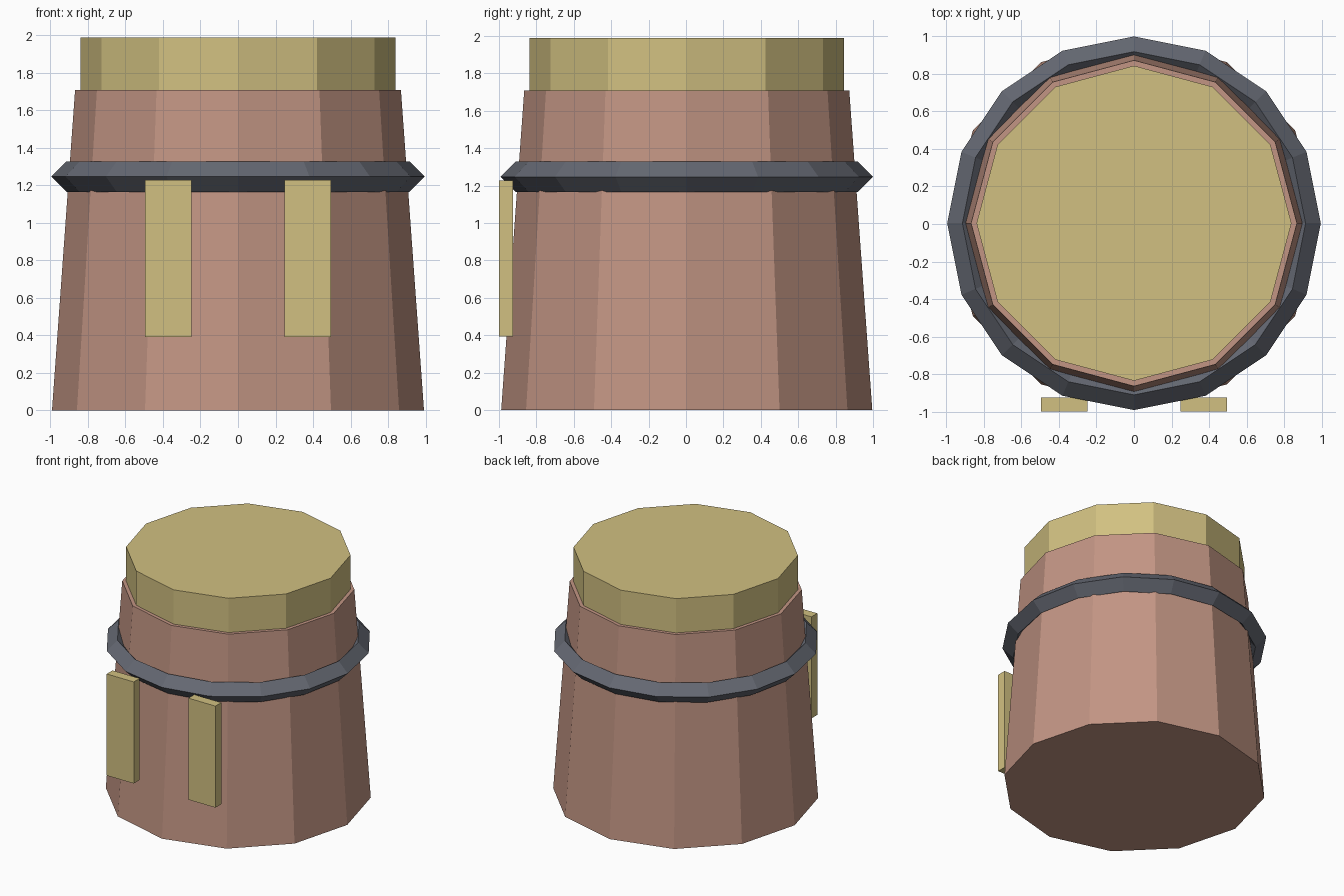
import bpy

if "Cube" in bpy.data.objects:
    bpy.data.objects.remove(bpy.data.objects["Cube"])

CY = 0.004  # the round parts sit slightly behind centre because of the plates


def material(name, rgb):
    m = bpy.data.materials.new(name)
    m.diffuse_color = (*rgb, 1)
    m.use_nodes = True
    m.node_tree.nodes["Principled BSDF"].inputs["Base Color"].default_value = m.diffuse_color
    return m


brown = material("clay_brown", (0.54, 0.30, 0.23))
sand = material("sand_yellow", (0.64, 0.53, 0.22))
slate = material("slate_grey", (0.13, 0.14, 0.17))


def finish(name, mat):
    ob = bpy.context.object
    ob.name = name
    ob.data.materials.append(mat)
    return ob


def drum(name, r1, r2, z1, z2, mat):
    bpy.ops.mesh.primitive_cone_add(vertices=12, radius1=r1, radius2=r2, depth=z2 - z1,
                                    location=(0, CY, (z1 + z2) / 2))
    return finish(name, mat)


# Tapered twelve-sided body and straight cap set into its top
drum("body", 0.992, 0.869, 0, 1.708, brown)
drum("cap", 0.84, 0.84, 1.6, 1.99, sand)

# Band with a diamond cross-section
bpy.ops.mesh.primitive_torus_add(major_segments=16, minor_segments=4, major_radius=0.915,
                                 minor_radius=0.081, location=(0, CY, 1.247))
finish("band", slate)

# Pair of upright front plates
for side, x in (("left", -0.372), ("right", 0.372)):
    bpy.ops.mesh.primitive_cube_add(size=1, location=(x, -0.962, 0.81))
    plate = finish("front_plate_" + side, sand)
    plate.scale = (0.246, 0.076, 0.836)
